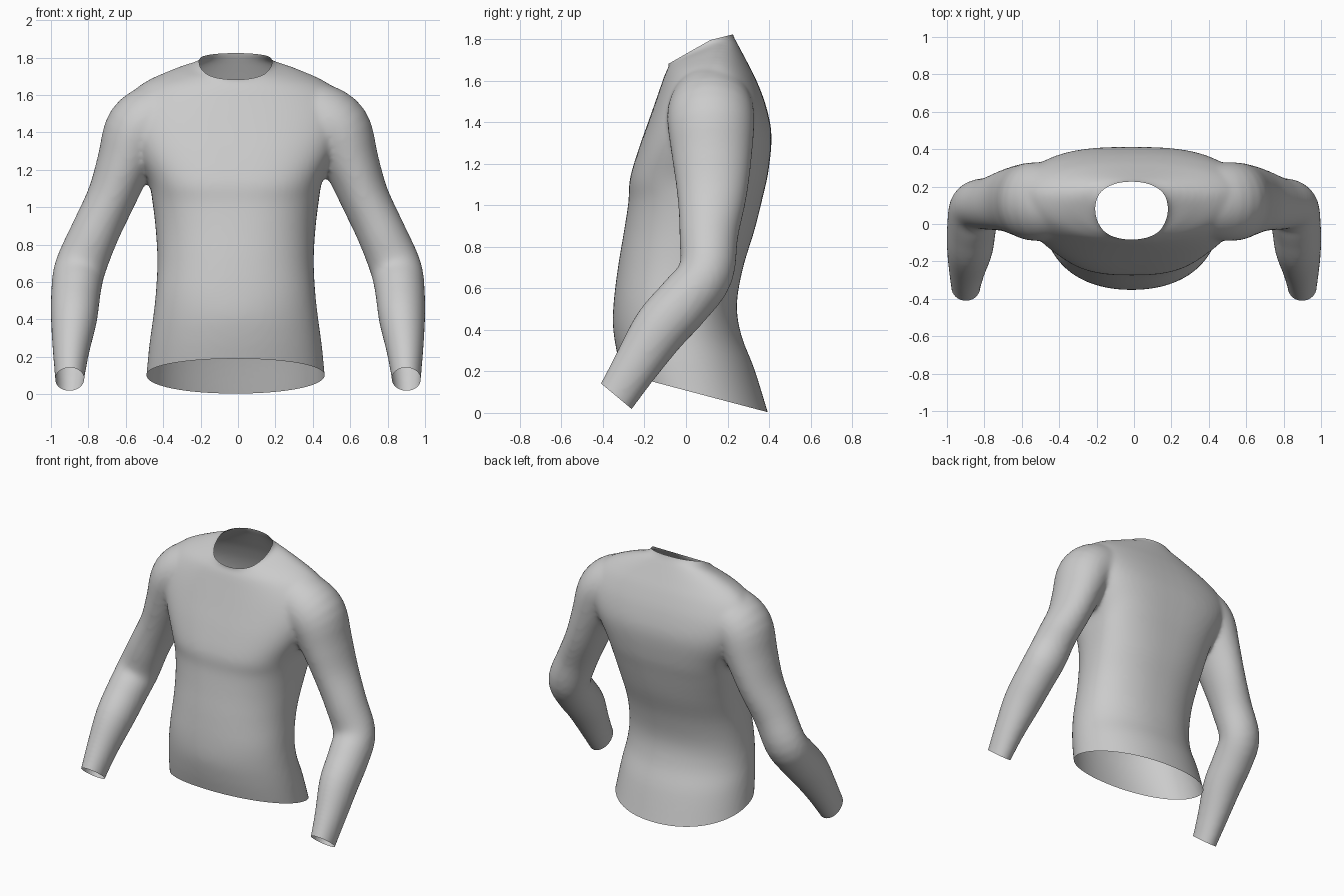
import bpy, bmesh, math
from mathutils import Vector

if "Cube" in bpy.data.objects:
    bpy.data.objects.remove(bpy.data.objects["Cube"])


def spline(rows, steps):
    """Catmull-Rom interpolation through rows of numbers."""
    out = []
    for i in range(len(rows) - 1):
        a, b = rows[max(i - 1, 0)], rows[i]
        c, d = rows[i + 1], rows[min(i + 2, len(rows) - 1)]
        for s in range(steps):
            t = s / steps
            out.append([0.5 * (2 * q + (r - p) * t + (2 * p - 5 * q + 4 * r - w) * t * t
                               + (3 * q - p - 3 * r + w) * t ** 3)
                        for p, q, r, w in zip(a, b, c, d)])
    out.append(list(rows[-1]))
    return out


def loft(bm, rings):
    """Skin a list of point rings into a closed tube."""
    loops = [[bm.verts.new(p) for p in ring] for ring in rings]
    n = len(loops[0])
    for a, b in zip(loops, loops[1:]):
        for i in range(n):
            j = (i + 1) % n
            bm.faces.new((a[i], a[j], b[j], b[i]))
    bm.faces.new(loops[0][::-1])
    bm.faces.new(loops[-1])


SEG = 64
ANG = [2 * math.pi * i / SEG for i in range(SEG)]


def power(v, e):
    return math.copysign(abs(v) ** (2 / e), v)


# Torso sections: front y, front z, back y, back z, half width, squareness
TORSO = [
    (-0.29, 0.11, 0.42, -0.08, 0.485, 2.1),
    (-0.31, 0.19, 0.395, 0.00, 0.477, 2.1),
    (-0.335, 0.30, 0.33, 0.21, 0.462, 2.1),
    (-0.352, 0.42, 0.268, 0.37, 0.443, 2.1),
    (-0.347, 0.55, 0.245, 0.52, 0.427, 2.2),
    (-0.325, 0.72, 0.275, 0.70, 0.418, 2.25),
    (-0.298, 0.88, 0.33, 0.88, 0.427, 2.35),
    (-0.277, 1.02, 0.37, 1.04, 0.445, 2.55),
    (-0.27, 1.13, 0.398, 1.17, 0.468, 2.8),
    (-0.225, 1.28, 0.412, 1.34, 0.545, 2.8),
    (-0.172, 1.43, 0.385, 1.48, 0.605, 2.55),
    (-0.13, 1.55, 0.34, 1.60, 0.58, 2.3),
    (-0.10, 1.635, 0.295, 1.69, 0.485, 2.1),
    (-0.078, 1.677, 0.25, 1.775, 0.325, 2.05),
    (-0.085, 1.69, 0.225, 1.825, 0.20, 2.05),
    (-0.09, 1.74, 0.22, 1.89, 0.19, 2.05),
]


def torso_ring(row):
    yf, zf, yb, zb, w, sq = row
    k = 0.47 + 0.12 * min(max((zf - 0.2) / 0.8, 0), 1)
    mid = (1 - k) * yf + k * yb
    pts = []
    for a in ANG:
        x, s = w * power(math.cos(a), sq), power(math.sin(a), sq)
        y = mid + s * ((yb - mid) if s > 0 else (mid - yf))
        z = zf + (zb - zf) * (y - yf) / (yb - yf)
        pts.append(Vector((x - 0.013, y, z)))
    return pts


# Sleeve sections: centre x, y, z, depth radius, width radius
SLEEVE = [
    (0.25, 0.12, 1.53, 0.16, 0.16),
    (0.41, 0.12, 1.475, 0.20, 0.195),
    (0.53, 0.12, 1.405, 0.21, 0.187),
    (0.607, 0.125, 1.23, 0.192, 0.15),
    (0.678, 0.125, 1.05, 0.168, 0.131),
    (0.767, 0.11, 0.86, 0.142, 0.13),
    (0.845, 0.095, 0.672, 0.133, 0.137),
    (0.867, -0.005, 0.54, 0.136, 0.132),
    (0.877, -0.125, 0.405, 0.133, 0.124),
    (0.893, -0.24, 0.23, 0.112, 0.098),
    (0.90, -0.335, 0.08, 0.098, 0.078),
    (0.903, -0.385, 0.005, 0.096, 0.077),
]


def sleeve_rings(side):
    rows = spline(SLEEVE, 4)
    cs = [Vector((side * r[0], r[1], r[2])) for r in rows]
    rings = []
    for i, (c, r) in enumerate(zip(cs, rows)):
        t = (cs[min(i + 2, len(cs) - 1)] - cs[max(i - 2, 0)]).normalized()
        u = Vector((0, 1, 0))
        u = (u - t * u.dot(t)).normalized()
        v = t.cross(u)
        rings.append([c + u * r[3] * math.cos(a) + v * r[4] * math.sin(a) for a in ANG])
    return rings


# Torso and both sleeves as closed volumes
bm = bmesh.new()
loft(bm, [torso_ring(r) for r in spline(TORSO, 4)])
for side in (1, -1):
    loft(bm, sleeve_rings(side))
bmesh.ops.recalc_face_normals(bm, faces=bm.faces)
mesh = bpy.data.meshes.new("long_sleeve_top")
bm.to_mesh(mesh)
bm.free()
shirt = bpy.data.objects.new("long_sleeve_top", mesh)
bpy.context.collection.objects.link(shirt)

# Fuse into one skin and soften the armpit joins
fuse = shirt.modifiers.new("fuse", 'REMESH')
fuse.mode = 'VOXEL'
fuse.voxel_size = 0.014
soft = shirt.modifiers.new("soften", 'SMOOTH')
soft.factor = 0.5
soft.iterations = 12
deps = bpy.context.evaluated_depsgraph_get()
fused = bpy.data.meshes.new_from_object(shirt.evaluated_get(deps))
shirt.modifiers.clear()
shirt.data = fused

# Cut the openings: hem, neck and cuffs
bm = bmesh.new()
bm.from_mesh(fused)


def cut(where, point, normal):
    verts = [v for v in bm.verts if where(v.co)]
    faces = {f for v in verts for f in v.link_faces}
    edges = {e for f in faces for e in f.edges}
    vs = {v for f in faces for v in f.verts}
    bmesh.ops.bisect_plane(bm, geom=list(vs) + list(edges) + list(faces),
                           plane_co=point, plane_no=normal, clear_outer=True)


def neck(c):
    return abs(c.x) < 0.4 and c.z > 1.6


cut(lambda c: abs(c.x) < 0.62 and c.z < 0.45, (0, -0.31, 0.19), (0, -0.265, -1))
cut(neck, (0, -0.087, 1.68), (0, -0.118, 0.207))
cut(neck, (0, 0.2, 1.817), (0, -0.03, 0.12))
for side in (1, -1):
    cut(lambda c: c.x * side > 0.7 and c.z < 0.3,
        (side * 0.9, -0.335, 0.08), (0, -0.125, -0.15))
for f in bm.faces:
    f.smooth = True
bm.to_mesh(fused)
bm.free()
fused.name = "long_sleeve_top"
